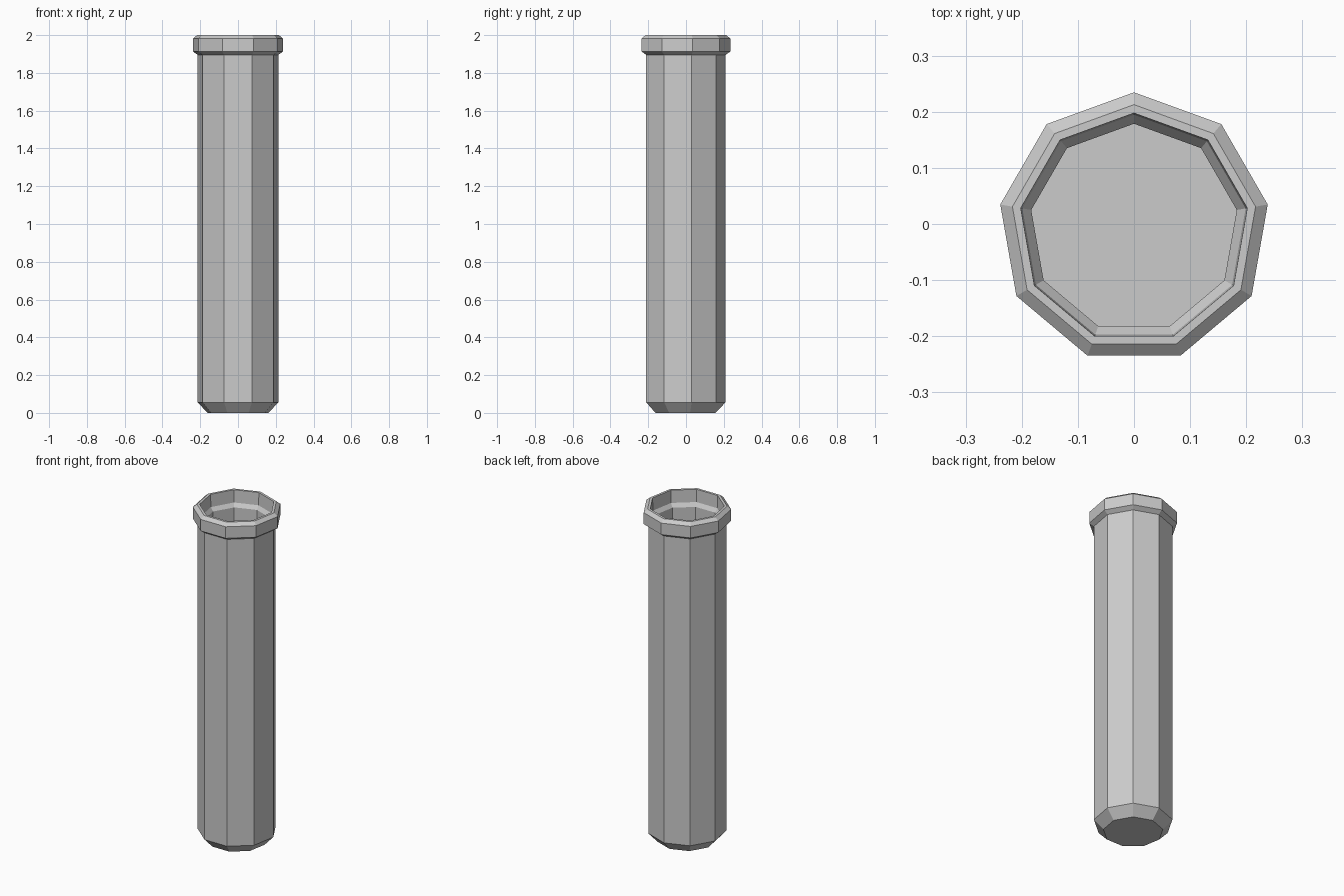
import bpy, bmesh, math

if "Cube" in bpy.data.objects:
    bpy.data.objects.remove(bpy.data.objects["Cube"])

SIDES = 9
Y_OFF = -0.0073  # keeps the nine-sided outline centred in y

# Profile (radius, height): outside from the base up, over the rim, down the inside
profile = [
    (0.164, 0.0), (0.2165, 0.056), (0.2165, 1.895),   # base chamfer and body
    (0.242, 1.913), (0.242, 1.982), (0.22, 2.0),      # collar
    (0.205, 2.0), (0.202, 1.925),                     # mouth
    (0.186, 1.903), (0.186, 0.06),                    # inner step and bore
]


def lathe(name, points):
    bm = bmesh.new()
    rings = []
    for r, z in points:
        ring = []
        for i in range(SIDES):
            a = math.pi / 2 + 2 * math.pi * i / SIDES
            ring.append(bm.verts.new((r * math.cos(a), r * math.sin(a) + Y_OFF, z)))
        rings.append(ring)
    for low, high in zip(rings, rings[1:]):
        for i in range(SIDES):
            j = (i + 1) % SIDES
            bm.faces.new((low[i], low[j], high[j], high[i]))
    bm.faces.new(rings[0][::-1])  # underside
    bm.faces.new(rings[-1])       # inner floor
    bmesh.ops.recalc_face_normals(bm, faces=bm.faces)
    mesh = bpy.data.meshes.new(name)
    bm.to_mesh(mesh)
    bm.free()
    obj = bpy.data.objects.new(name, mesh)
    bpy.context.collection.objects.link(obj)
    return obj


lathe("tube_with_collar", profile)
